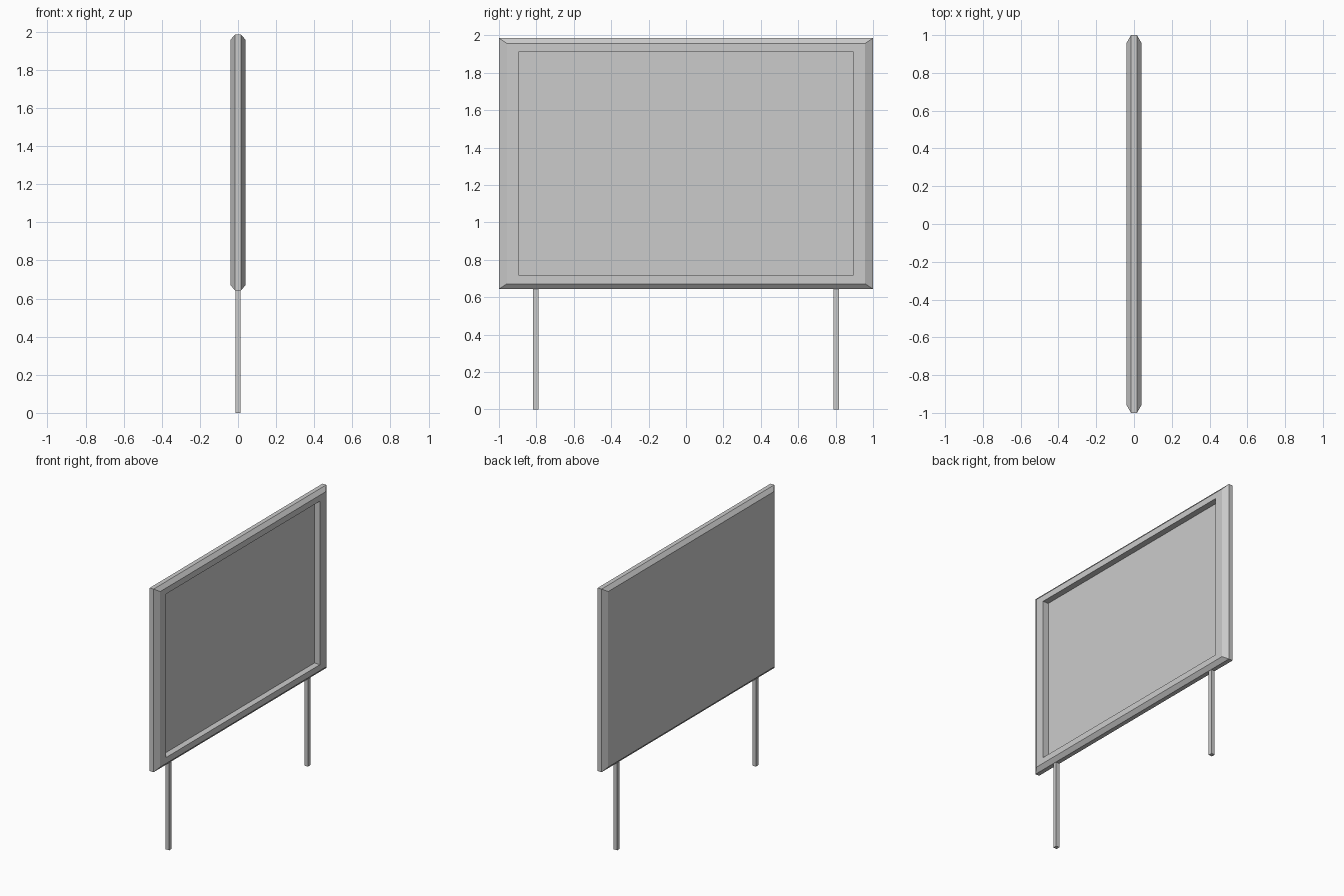
import bpy, bmesh

if "Cube" in bpy.data.objects:
    bpy.data.objects.remove(bpy.data.objects["Cube"])

CENTER_Z = 1.314


def add_object(name, bm):
    bmesh.ops.recalc_face_normals(bm, faces=bm.faces)
    mesh = bpy.data.meshes.new(name)
    bm.to_mesh(mesh)
    bm.free()
    obj = bpy.data.objects.new(name, mesh)
    bpy.context.collection.objects.link(obj)
    return obj


def rect_ring(bm, x, half_y, half_z):
    corners = ((-1, -1), (1, -1), (1, 1), (-1, 1))
    return [bm.verts.new((x, sy * half_y, CENTER_Z + sz * half_z)) for sy, sz in corners]


# Sign board: rectangles lofted from the flat back, over the chamfered rim, into the recess
profile = [
    (-0.04, 0.958, 0.643),
    (-0.016, 1.0, 0.671),
    (0.016, 1.0, 0.671),
    (0.04, 0.958, 0.643),
    (0.04, 0.892, 0.599),
    (-0.005, 0.892, 0.599),
]
bm = bmesh.new()
rings = [rect_ring(bm, *p) for p in profile]
for a, b in zip(rings, rings[1:]):
    for i in range(4):
        j = (i + 1) % 4
        bm.faces.new((a[i], a[j], b[j], b[i]))
bm.faces.new(rings[0])
bm.faces.new(rings[-1])
add_object("sign_board", bm)

# Square legs
LEG_W, LEG_H = 0.028, 0.65
for name, y in (("front_leg", -0.803), ("back_leg", 0.803)):
    bm = bmesh.new()
    bmesh.ops.create_cube(bm, size=1)
    bmesh.ops.scale(bm, vec=(LEG_W, LEG_W, LEG_H), verts=bm.verts)
    bmesh.ops.translate(bm, vec=(0, y, LEG_H / 2), verts=bm.verts)
    add_object(name, bm)
